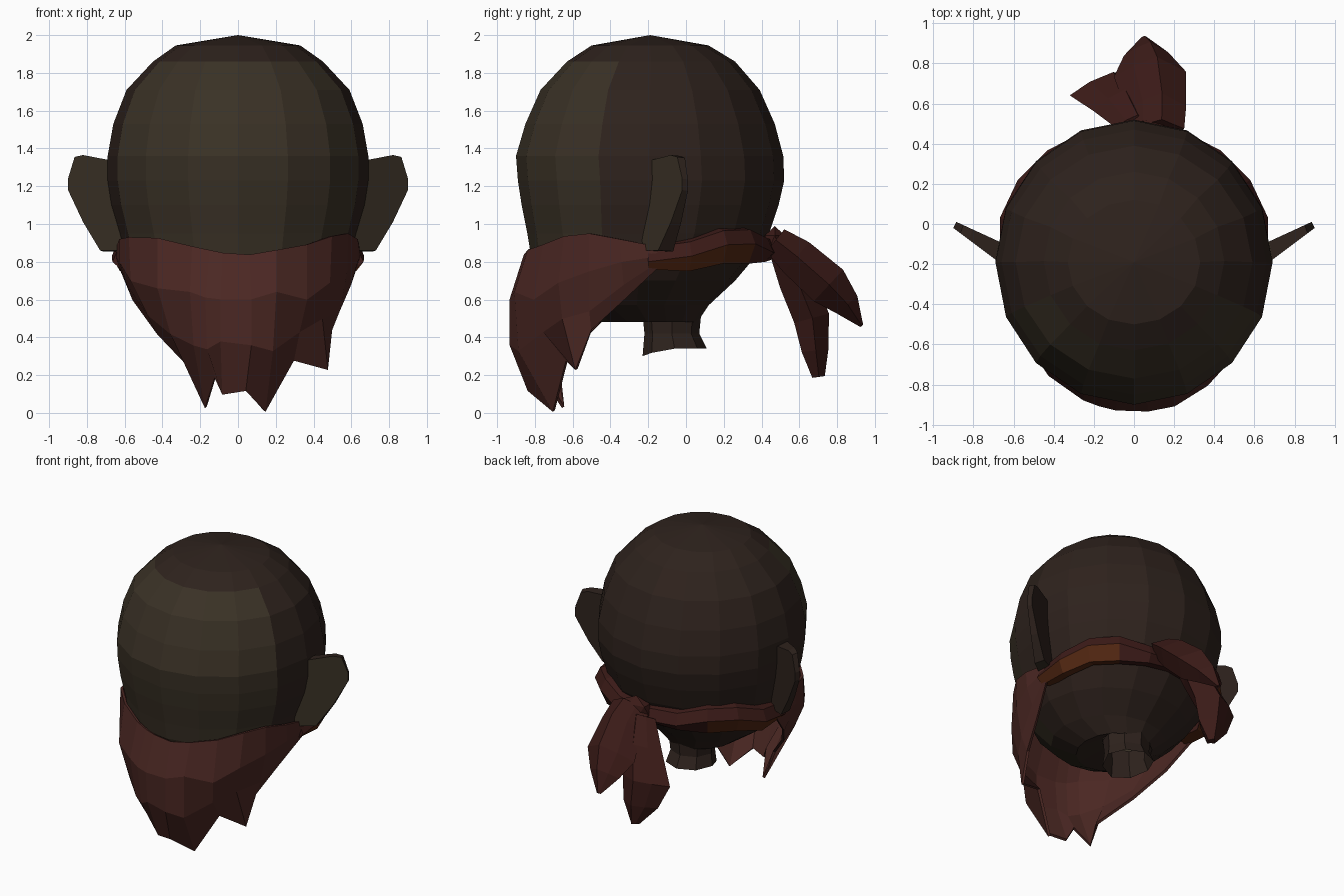
import bpy, bmesh, math
from mathutils import Vector

if "Cube" in bpy.data.objects:
    bpy.data.objects.remove(bpy.data.objects["Cube"])


def mat(name, rgb):
    m = bpy.data.materials.new(name)
    m.diffuse_color = (*rgb, 1)
    m.use_nodes = True
    m.node_tree.nodes["Principled BSDF"].inputs["Base Color"].default_value = m.diffuse_color
    return m


FACE = mat("face_skin", (0.042, 0.031, 0.019))
SKIN = mat("back_skin", (0.027, 0.016, 0.012))
CLOTH = mat("red_cloth", (0.072, 0.021, 0.017))
DARK = mat("dark_cloth", (0.045, 0.011, 0.009))
RUST = mat("rust_cloth", (0.085, 0.020, 0.006))


def finish(name, bm, mats, pick=None):
    bmesh.ops.recalc_face_normals(bm, faces=bm.faces)
    for f in bm.faces:
        f.material_index = pick(f) if pick else 0
    me = bpy.data.meshes.new(name)
    bm.to_mesh(me)
    bm.free()
    for m in mats:
        me.materials.append(m)
    ob = bpy.data.objects.new(name, me)
    bpy.context.collection.objects.link(ob)
    return ob


def loft(name, rings, mats, closed=True, caps=(None, None), pick=None):
    """Bridge rows of points; rows wrap round when closed; a cap is a lift in z."""
    bm = bmesh.new()
    rows = [[bm.verts.new(p) for p in r] for r in rings]
    n = len(rows[0])
    for a, b in zip(rows, rows[1:]):
        for i in range(n if closed else n - 1):
            j = (i + 1) % n
            bm.faces.new((a[i], a[j], b[j], b[i]))
    for row, cap in zip((rows[0], rows[-1]), caps):
        if cap is not None:
            mid = sum((v.co for v in row), Vector()) / n
            c = bm.verts.new(mid + Vector((0, 0, cap)))
            for i in range(n):
                bm.faces.new((row[i], row[(i + 1) % n], c))
    return finish(name, bm, mats, pick)


def oval(z, w, yf, yb, n=16):
    """Oval ring between a front and a back y."""
    cy, r = (yf + yb) / 2, (yb - yf) / 2
    return [(math.cos(2 * math.pi * i / n) * w, cy + math.sin(2 * math.pi * i / n) * r, z)
            for i in range(n)]


# Head: stacked oval rings from crown to jaw
levels = [(1.945, .33, -.50, .12), (1.86, .45, -.63, .26),
          (1.71, .59, -.77, .39), (1.53, .66, -.85, .47), (1.36, .69, -.90, .515),
          (1.23, .69, -.89, .52), (1.10, .67, -.87, .49), (.95, .63, -.84, .44),
          (.83, .60, -.82, .37), (.70, .52, -.76, .26), (.57, .38, -.64, .12),
          (.48, .24, -.47, .06), (.50, .16, -.23, .07)]
loft("head", [oval(*l) for l in levels], [SKIN, FACE], caps=(.055, None),
     pick=lambda f: int(f.calc_center_median().y < -.42 and f.normal.z < .75))

# Neck: short open tube with an uneven lower edge
neck = [oval(.52, .16, -.23, .08, 8), oval(.42, .15, -.22, .07, 8)]
neck.append([(x, y, .34 - max(0, -.12 - y) * .36) for x, y, z in oval(.34, .17, -.23, .11, 8)])
loft("neck", neck, [SKIN])

# Ears: swept-back plates, thinner at the rim
ear = [(.60, 1.28), (.69, 1.34), (.82, 1.365), (.865, 1.355), (.90, 1.24),
       (.90, 1.18), (.82, 1.01), (.73, .86), (.62, .86)]
for side, label in ((1, "right_ear"), (-1, "left_ear")):
    front = [(side * x, -.20 + (x - .66) * .75, z) for x, z in ear]
    back = [(side * (x - .015), -.10 + (x - .66) * .46, z - .005) for x, z in ear]
    loft(label, [front, back], [SKIN, FACE], caps=(0, 0),
         pick=lambda f: int(f.normal.y < 0))

# Face cloth: four rows from top edge to ragged hem
top = [(-.635, -.15, .88), (-.62, -.36, .92), (-.57, -.52, .93), (-.42, -.69, .925),
       (-.24, -.80, .88), (-.15, -.83, .86), (-.08, -.84, .845), (.06, -.85, .835),
       (.20, -.83, .86), (.36, -.75, .89), (.49, -.64, .935), (.575, -.51, .95),
       (.625, -.35, .92), (.635, -.15, .88)]
belly = [(-.64, -.15, .83), (-.62, -.36, .80), (-.56, -.54, .70), (-.42, -.75, .66),
         (-.25, -.87, .64), (-.17, -.90, .61), (-.09, -.92, .60), (.07, -.925, .60),
         (.20, -.90, .64), (.36, -.80, .60), (.48, -.67, .69), (.57, -.51, .75),
         (.625, -.34, .80), (.64, -.15, .83)]
low = [(-.63, -.15, .80), (-.58, -.34, .68), (-.47, -.56, .52), (-.35, -.73, .42),
       (-.23, -.83, .36), (-.16, -.87, .34), (-.09, -.90, .38), (.07, -.925, .36),
       (.18, -.88, .33), (.32, -.75, .43), (.44, -.65, .50), (.53, -.51, .54),
       (.59, -.33, .68), (.63, -.15, .80)]
hem = [(-.62, -.15, .77), (-.55, -.33, .60), (-.42, -.51, .42), (-.24, -.67, .23),
       (-.17, -.65, .03), (-.12, -.76, .19), (-.08, -.79, .10), (.04, -.83, .12),
       (.14, -.70, .01), (.29, -.63, .28), (.47, -.58, .23), (.49, -.50, .44),
       (.55, -.33, .60), (.62, -.15, .77)]
cloth = loft("face_cloth", [top, belly, low, hem], [CLOTH], closed=False)
mod = cloth.modifiers.new("thickness", 'SOLIDIFY')
mod.thickness, mod.offset = .018, 0

# Band: folded strip that runs round the back of the head
half = [(.63, -.20, .89, .76), (.635, .02, .92, .75), (.55, .20, .98, .79),
        (.41, .34, .985, .79), (.23, .43, .94, .80)]
mid = [(.03, .46, .93, .81)]
cols = half + mid + [(-x, y, t, b) for x, y, t, b in reversed(half)]
band = []
for x, y, t, b in cols:
    d = Vector((x, y + .18, 0)).normalized()
    p = Vector((x, y, 0))
    sections = ((-.07, t), (.0, t - .015), (.035, t - .09), (-.01, b), (-.09, b + .02))
    band.append([p + d * o + Vector((0, 0, z)) for o, z in sections])
loft("head_band", band, [DARK, RUST], caps=(0, 0),
     pick=lambda f: int(f.normal.z < -.2 and f.calc_center_median().y < .28))


# Knot tails: hanging folds with a six-sided section
def tail(name, path):
    rings = []
    for i, (x, y, z, w, t) in enumerate(path):
        a, b = path[max(i - 1, 0)], path[min(i + 1, len(path) - 1)]
        run = Vector((0, b[1] - a[1], b[2] - a[2])).normalized()
        out = Vector((0, -run.z, run.y))
        c = Vector((x, y, z))
        rings.append([c + Vector((u * w, 0, 0)) + out * v * t for u, v in
                      ((-1, -.2), (-.45, .5), (.2, 1), (1, .1), (.4, -.9), (-.2, -.4))])
    loft(name, rings, [DARK], caps=(0, 0))


tail("upper_tail", [(.11, .47, .91, .14, .08), (.11, .58, .82, .15, .11),
                    (.08, .75, .67, .18, .12), (.06, .85, .57, .11, .075), (.05, .93, .46, .015, .01)])
tail("lower_tail", [(0, .49, .87, .09, .06), (-.07, .58, .70, .13, .10),
                    (-.14, .66, .50, .18, .10), (-.11, .68, .33, .13, .075), (-.08, .70, .19, .03, .035)])

# Knot
bm = bmesh.new()
bmesh.ops.create_icosphere(bm, subdivisions=1, radius=1)
for v in bm.verts:
    v.co = Vector((.07 + v.co.x * .12, .47 + v.co.y * .06, .90 + v.co.z * .09))
finish("knot", bm, [DARK])
